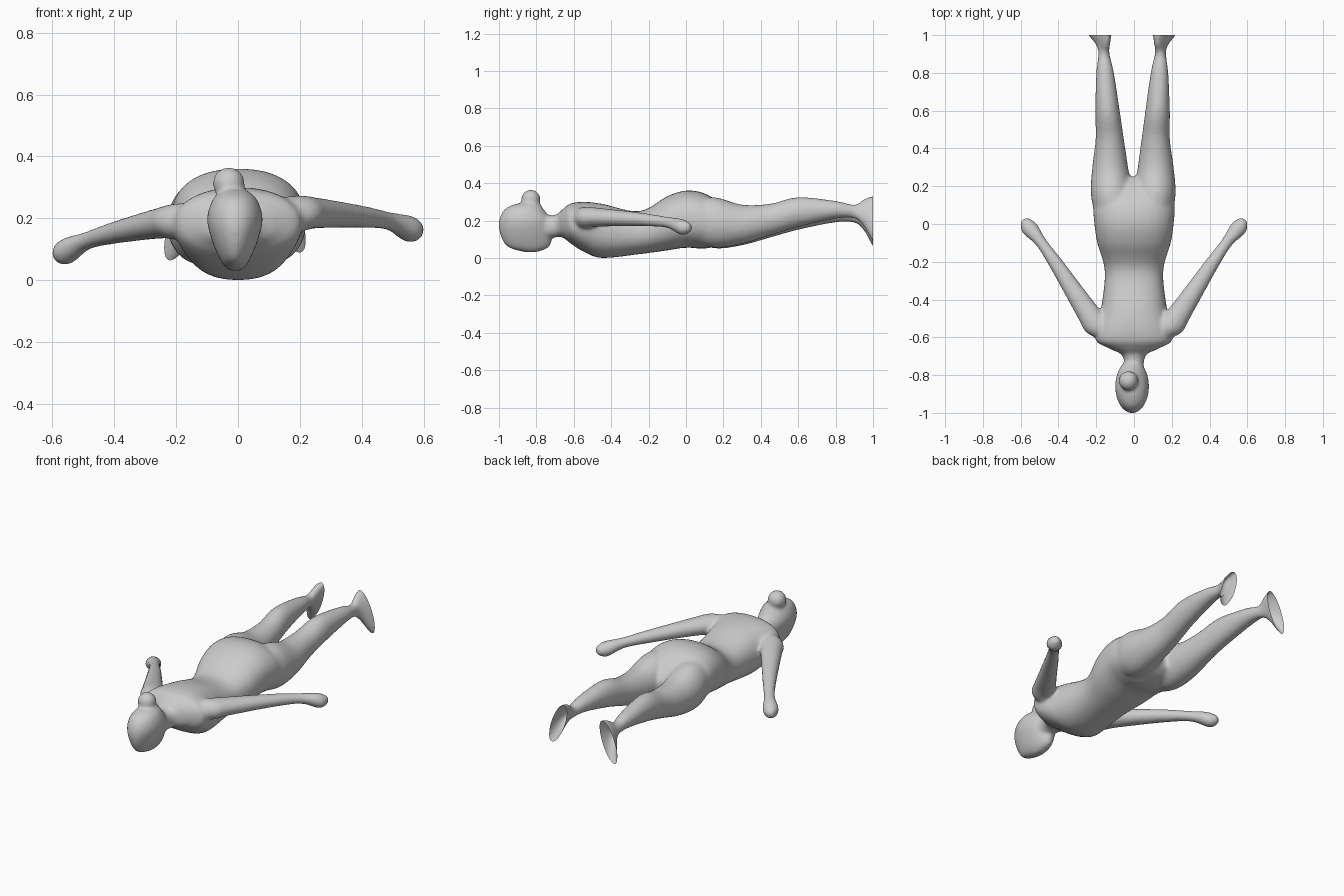
import bpy
import bmesh
from math import cos, sin, tau, copysign
from mathutils import Vector

default_cube = bpy.data.objects.get("Cube")
if default_cube:
    bpy.data.objects.remove(default_cube)

SIDES = 32
STEPS = 6
X_AXIS, Y_AXIS, Z_AXIS = Vector((1, 0, 0)), Vector((0, 1, 0)), Vector((0, 0, 1))

skin = bpy.data.materials.new("clay grey")
skin.use_nodes = True
skin.diffuse_color = (0.6, 0.6, 0.6, 1)
skin.node_tree.nodes["Principled BSDF"].inputs["Base Color"].default_value = skin.diffuse_color

bm = bmesh.new()


def flowing(rows):
    """Pass a smooth spline through every column of the given stations."""
    padded = [rows[0]] + rows + [rows[-1]]
    for before, start, end, after in zip(padded, padded[1:], padded[2:], padded[3:]):
        for step in range(STEPS):
            t = step / STEPS
            yield [b + (t * (c - a) + t * t * (2 * a - 5 * b + 4 * c - d)
                        + t ** 3 * (3 * (b - c) + d - a)) / 2
                   for a, b, c, d in zip(before, start, end, after)]
    yield rows[-1]


def loft(sections, roundness=1):
    """Skin oval sections of (centre, side vector, up vector) and cap both ends."""
    def swell(value):
        return copysign(abs(value) ** roundness, value)

    loops = [[bm.verts.new(centre + side * swell(cos(tau * i / SIDES))
                           + up * swell(sin(tau * i / SIDES)))
              for i in range(SIDES)]
             for centre, side, up in sections]
    for near, far in zip(loops, loops[1:]):
        for i in range(SIDES):
            bm.faces.new((near[i - 1], near[i], far[i], far[i - 1]))
    bm.faces.new(loops[0])
    bm.faces.new(loops[-1])


def lengthwise(y, x, half_width, bottom, top, lean=0):
    """Upright oval section of the torso or a leg, its top leaning sideways."""
    centre = Vector((x, y, (bottom + top) / 2))
    return centre, X_AXIS * half_width, Z_AXIS * (top - bottom) / 2 + X_AXIS * lean


# Neck, chest, waist and hips: y, half width, bottom, top
torso = [
    (-.8, .05, .1, .23),
    (-.7, .06, .11, .23),
    (-.66, .13, .11, .26),
    (-.62, .2, .08, .29),
    (-.55, .2, .035, .3),
    (-.45, .175, 0, .29),
    (-.25, .155, .02, .25),
    (-.1, .195, .04, .33),
    (0, .21, .055, .36),
    (.1, .215, .05, .345),
    (.2, .185, .075, .28),
    (.25, .1, .11, .22),
]
loft([lengthwise(y, 0, width, bottom, top) for y, width, bottom, top in flowing(torso)], .88)

# Leg from hip to past the sole: y, x, half width, bottom, top
leg = [
    (0, .11, .08, .1, .31),
    (.15, .11, .11, .055, .325),
    (.3, .115, .095, .075, .285),
    (.45, .115, .075, .12, .29),
    (.6, .125, .065, .165, .325),
    (.8, .135, .047, .21, .305),
    (.9, .14, .03, .21, .285),
    (.95, .145, .032, .17, .315),
    (1, .16, .045, .085, .333),
    (1.05, .165, .05, .04, .335),
]
# Arm from shoulder to closed hand: x, y, z, half width, half height
arm = [
    (.1, -.59, .21, .05, .05),
    (.19, -.54, .215, .07, .058),
    (.25, -.46, .217, .06, .05),
    (.4, -.23, .205, .04, .036),
    (.49, -.1, .19, .031, .03),
    (.555, -.02, .165, .045, .043),
    (.585, .025, .163, .02, .02),
]
# The right limbs lie a little lower, and the right leg a little wider
for sign, leg_spread, leg_drop, arm_drop in ((1, 0, 0, 0), (-1, .02, .025, .13)):
    # Toes turn outwards below the ankle
    loft([lengthwise(y, sign * (x + leg_spread * max(y, 0) ** .5), width,
                     bottom - leg_drop * y, top - leg_drop * y,
                     -sign * .4 * max(y - .9, 0))
          for y, x, width, bottom, top in flowing(leg)])
    across = Vector((sign * .83, -.55, 0))
    loft([(Vector((sign * x, y, z - arm_drop * x)), across * width, Z_AXIS * height)
          for x, y, z, width, height in flowing(arm)])

# Head, narrowing down to the face: z, crown y, nape y, half width
head = [
    (.03, -.86, -.8, .02),
    (.06, -.955, -.73, .045),
    (.13, -.995, -.715, .075),
    (.2, -1, -.72, .09),
    (.26, -.97, -.76, .072),
    (.29, -.91, -.78, .04),
]
loft([(Vector((-.01, (crown + nape) / 2, z)), X_AXIS * width, Y_AXIS * (nape - crown) / 2)
      for z, crown, nape, width in flowing(head)])

# Hair bun
bun = bmesh.ops.create_uvsphere(bm, u_segments=SIDES, v_segments=SIDES // 2, radius=.052)
bmesh.ops.translate(bm, vec=(-.03, -.83, .313), verts=bun["verts"])

bmesh.ops.recalc_face_normals(bm, faces=bm.faces)
mesh = bpy.data.meshes.new("body")
bm.to_mesh(mesh)
bm.free()
body = bpy.data.objects.new("body", mesh)
bpy.context.collection.objects.link(body)
bpy.context.view_layer.objects.active = body
body.select_set(True)

# Fuse the parts into one soft skin
fuse = body.modifiers.new("fuse", "REMESH")
fuse.mode = "VOXEL"
fuse.voxel_size = .009
soften = body.modifiers.new("soften", "SMOOTH")
soften.iterations = 12
for modifier in ("fuse", "soften"):
    bpy.ops.object.modifier_apply(modifier=modifier)

# Trim the feet flat, leaving the soles open
bm = bmesh.new()
bm.from_mesh(body.data)
bmesh.ops.bisect_plane(bm, geom=bm.verts[:] + bm.edges[:] + bm.faces[:],
                       plane_co=Y_AXIS, plane_no=Y_AXIS, clear_outer=True)
bm.to_mesh(body.data)
bm.free()
body.data.materials.clear()
body.data.materials.append(skin)
bpy.ops.object.shade_smooth()
